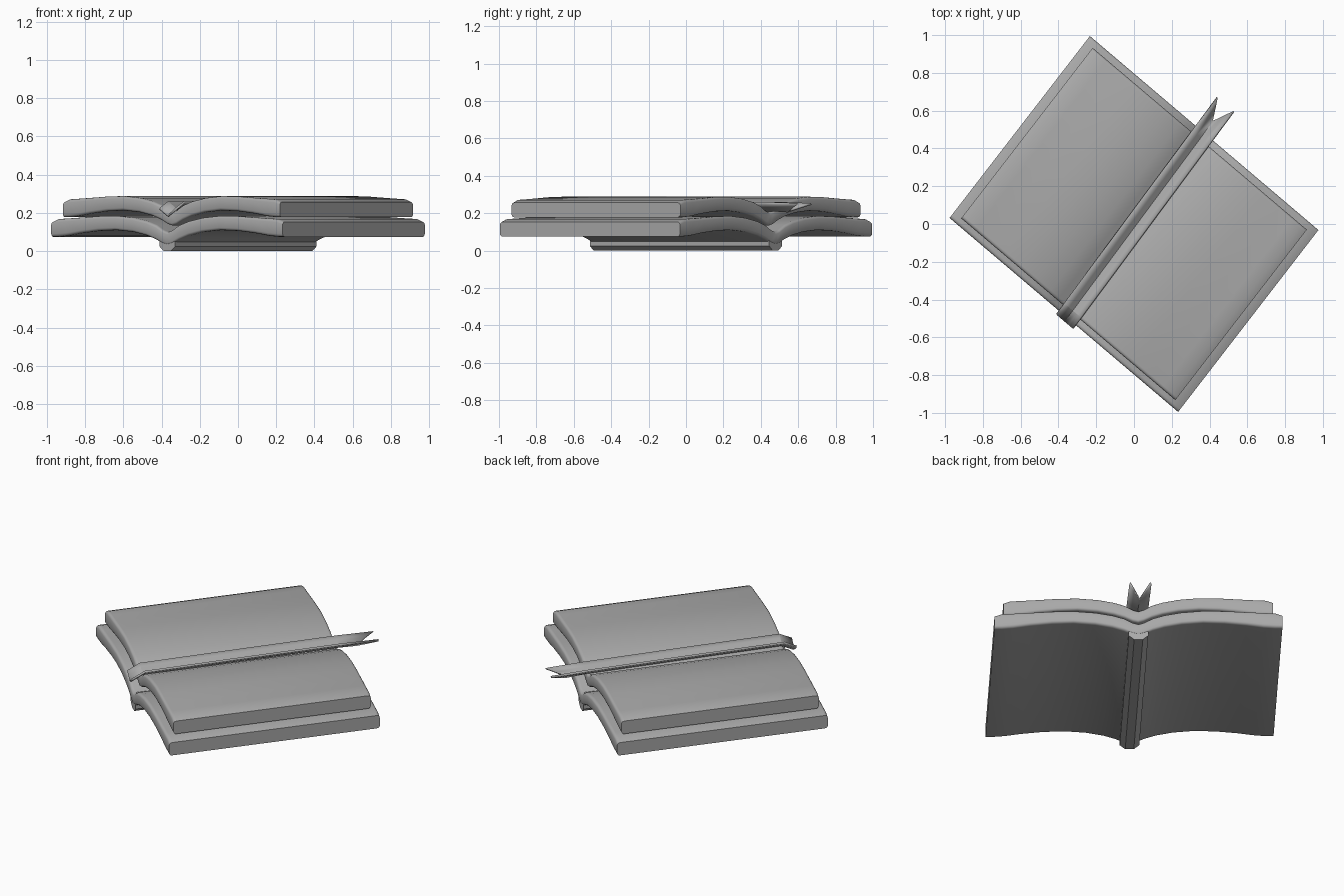
import bpy
import bmesh
from mathutils import Vector

old = bpy.data.objects.get("Cube")
if old:
    bpy.data.objects.remove(old, do_unlink=True)

# Book axes: across the pages and along the spine
ACROSS = Vector((0.605, -0.5135, 0))
ALONG = Vector((0.3715, 0.4815, 0))

gray = bpy.data.materials.new("plain gray")
gray.use_nodes = True
gray.diffuse_color = (0.4, 0.4, 0.4, 1)
gray.node_tree.nodes["Principled BSDF"].inputs["Base Color"].default_value = (0.4, 0.4, 0.4, 1)


def place(s, v, z):
    return ACROSS * s + ALONG * v + Vector((0, 0, z))


def finish(name, bm, angle=0.6):
    bmesh.ops.recalc_face_normals(bm, faces=bm.faces)
    mesh = bpy.data.meshes.new(name)
    bm.to_mesh(mesh)
    bm.free()
    mesh.materials.append(gray)
    obj = bpy.data.objects.new(name, mesh)
    bpy.context.collection.objects.link(obj)
    bpy.context.view_layer.objects.active = obj
    obj.select_set(True)
    bpy.ops.object.shade_smooth_by_angle(angle=angle)
    obj.select_set(False)
    return obj


def skin(bm, rings):
    """Join closed rings of points and cap both ends."""
    loops = [[bm.verts.new(p) for p in ring] for ring in rings]
    n = len(loops[0])
    for a, b in zip(loops, loops[1:]):
        for i in range(n):
            j = (i + 1) % n
            bm.faces.new((a[i], a[j], b[j], b[i]))
    for loop in (loops[0], loops[-1]):
        for i in range(n // 2 - 1):
            bm.faces.new((loop[i], loop[i + 1], loop[n - 2 - i], loop[n - 1 - i]))


# Half section of an open book slab: distance from spine, underside, top
HALF = [(0, .03, .10), (.04, .038, .11), (.1, .06, .137), (.18, .081, .157),
        (.3, .10, .175), (.45, .11, .185), (.6, .106, .183), (.75, .094, .176),
        (.87, .08, .171), (.95, .075, .168), (1, .075, .153)]
SECTION = [(-s, lo, hi) for s, lo, hi in reversed(HALF[1:])] + HALF

# Slab ends are slightly rounded: inset from the end, thickness factor
ROUNDING = [(0, .65), (.005, .82), (.014, .95), (.03, 1)]


def book_slab(name, scale, lift):
    stations = [(-1 + d, k) for d, k in ROUNDING] + [(1 - d, k) for d, k in reversed(ROUNDING)]
    rings = []
    for v, k in stations:
        top, under = [], []
        for s, lo, hi in SECTION:
            mid, half = (lo + hi) / 2, (hi - lo) / 2 * k
            top.append(place(s * scale, v * scale, lift + mid + half))
            under.append(place(s * scale, v * scale, lift + mid - half))
        rings.append(top + under[::-1])
    bm = bmesh.new()
    skin(bm, rings)
    return finish(name, bm)


book_slab("cover", 1.0, 0)
book_slab("page_block", 0.937, 0.103)

# Spine strip under the valley
spine = [(-.068, .05), (-.068, .025), (-.03, 0), (.03, 0), (.068, .025), (.068, .05)]
bm = bmesh.new()
skin(bm, [[place(s, v, z) for s, z in spine] for v in (-.995, .995)])
finish("spine", bm, 0.3)

# Ribbon bookmark: folded over the front edge, swallowtail at the back
bm = bmesh.new()
rows = []
for v, drop, notch in [(-1.04, .035, 0), (-.92, 0, 0), (0, 0, 0), (.95, .002, 0), (1.31, .008, .18)]:
    row = []
    for t in (-1, -.5, 0, .5, 1):
        s = .016 - .015 * v + .068 * t
        z = .224 + .038 * abs(t) - drop
        row.append(bm.verts.new(place(s, v - notch * (1 - abs(t)), z)))
    rows.append(row)
for a, b in zip(rows, rows[1:]):
    for i in range(4):
        bm.faces.new((a[i], a[i + 1], b[i + 1], b[i]))
ribbon = finish("ribbon_bookmark", bm, 0.3)
thick = ribbon.modifiers.new("thickness", "SOLIDIFY")
thick.thickness = 0.012
thick.offset = -1
